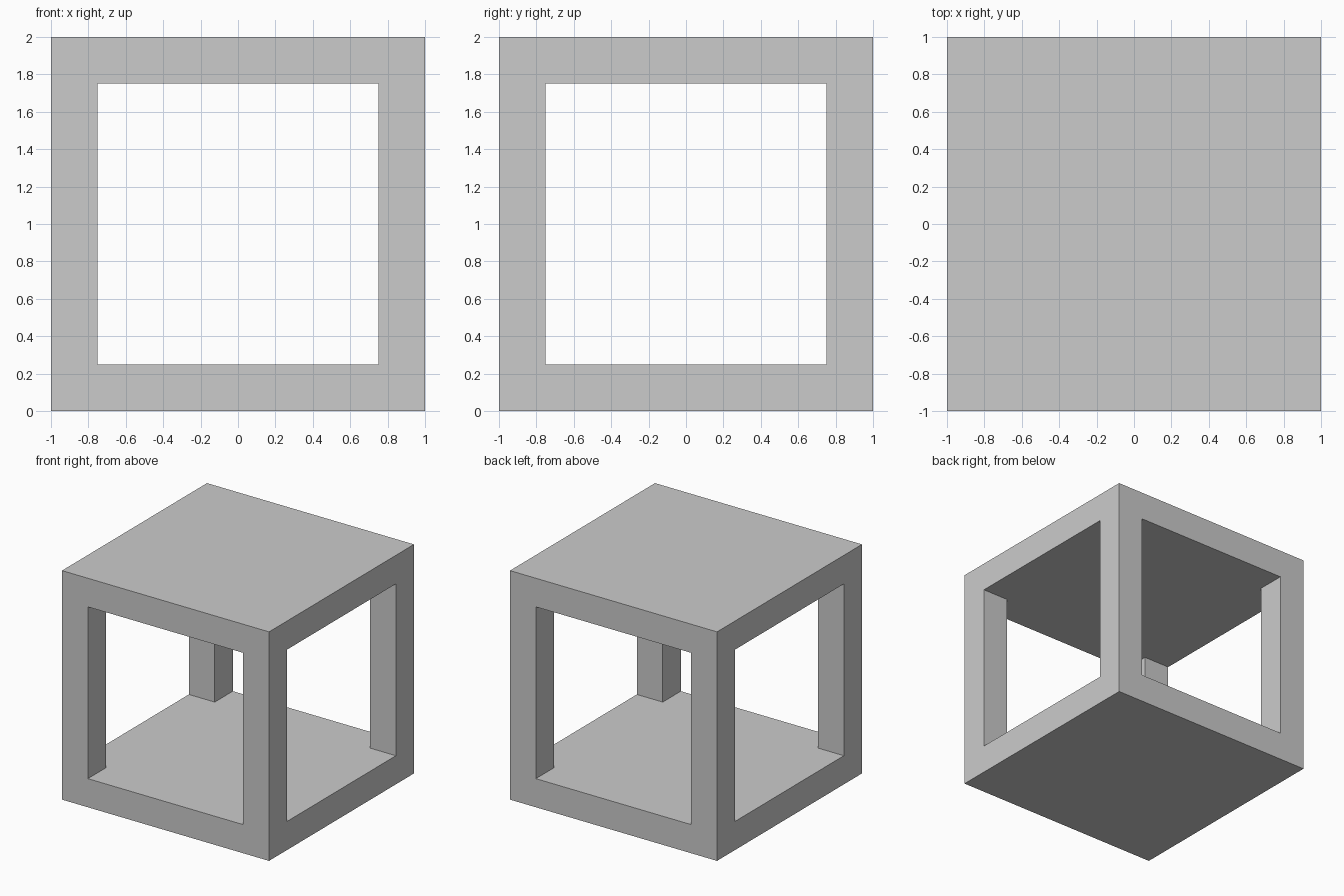
import bpy, bmesh
from itertools import product
from mathutils import Vector

if "Cube" in bpy.data.objects:
    bpy.data.objects.remove(bpy.data.objects["Cube"])

SIZE, BAR = 2.0, 0.25
CUTS = [-SIZE / 2, -SIZE / 2 + BAR, SIZE / 2 - BAR, SIZE / 2]


def solid(cell):
    """Solid top and bottom slabs, plus a post in each corner."""
    x, y, z = cell
    if not all(0 <= c <= 2 for c in cell):
        return False
    return z != 1 or (x != 1 and y != 1)


# Open cube frame: skin every face between a solid and an empty cell
bm = bmesh.new()
for cell in product(range(3), repeat=3):
    if not solid(cell):
        continue
    for axis, side in product(range(3), (0, 1)):
        neighbour = list(cell)
        neighbour[axis] += 1 if side else -1
        if solid(neighbour):
            continue
        u, v = (axis + 1) % 3, (axis + 2) % 3
        corners = []
        for du, dv in ((0, 0), (1, 0), (1, 1), (0, 1)):
            idx = list(cell)
            idx[axis] += side
            idx[u] += du
            idx[v] += dv
            corners.append(bm.verts.new(Vector([CUTS[i] for i in idx])))
        bm.faces.new(corners if side else corners[::-1])

# Weld the faces into one closed shell and stand it on the floor
bmesh.ops.remove_doubles(bm, verts=bm.verts[:], dist=1e-4)
bmesh.ops.translate(bm, verts=bm.verts[:], vec=(0, 0, SIZE / 2))

mesh = bpy.data.meshes.new("open_cube_frame")
bm.to_mesh(mesh)
bm.free()
frame = bpy.data.objects.new("open_cube_frame", mesh)
bpy.context.collection.objects.link(frame)
